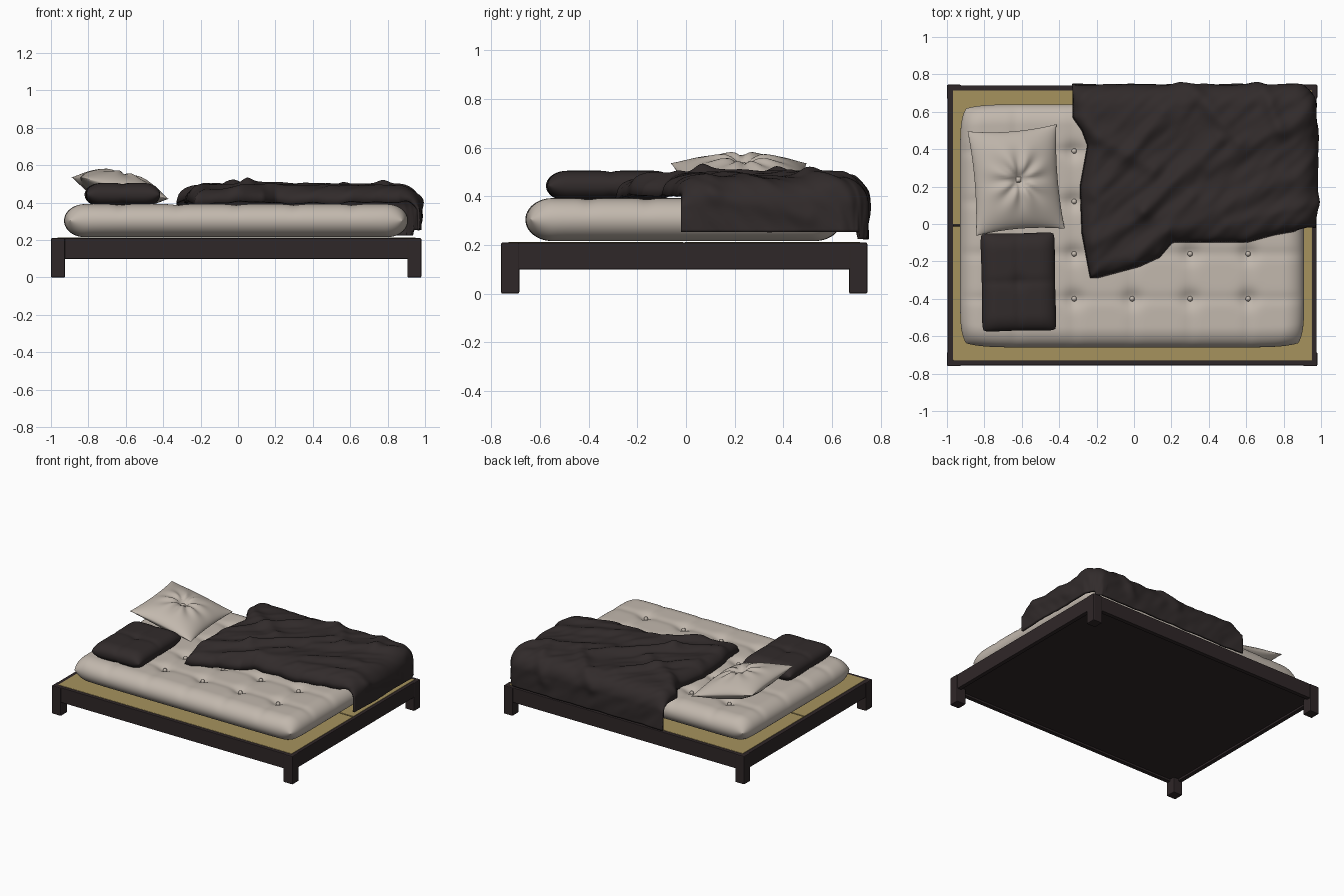
import bpy
import bmesh
import math
from mathutils import Vector, noise

old = bpy.data.objects.get("Cube")
if old:
    bpy.data.objects.remove(old, do_unlink=True)


def material(name, rgb):
    m = bpy.data.materials.new(name)
    m.use_nodes = True
    m.diffuse_color = (*rgb, 1)
    m.node_tree.nodes["Principled BSDF"].inputs["Base Color"].default_value = (*rgb, 1)
    return m


WOOD = material("dark wood", (0.028, 0.020, 0.021))
CLOTH = material("dark cloth", (0.031, 0.024, 0.024))
CREAM = material("cream cotton", (0.54, 0.48, 0.42))
STRAW = material("woven straw", (0.38, 0.29, 0.11))


def finish(name, bm, mat, smooth=True):
    me = bpy.data.meshes.new(name)
    bm.to_mesh(me)
    bm.free()
    me.materials.append(mat)
    if smooth:
        me.shade_smooth()
    ob = bpy.data.objects.new(name, me)
    bpy.context.collection.objects.link(ob)
    return ob


def box(name, lo, hi, mat, bevel=0.004):
    bm = bmesh.new()
    bmesh.ops.create_cube(bm, size=1)
    for v in bm.verts:
        v.co = [a + (b - a) * (c + 0.5) for a, b, c in zip(lo, hi, v.co)]
    ob = finish(name, bm, mat, False)
    mod = ob.modifiers.new("Bevel", "BEVEL")
    mod.width = bevel
    mod.segments = 2
    return ob


def sheet(bm, n, m, point, flip=False):
    """Add an n by m grid of quads whose corners come from point(s, t)."""
    g = [[bm.verts.new(point(i / n, j / m)) for j in range(m + 1)] for i in range(n + 1)]
    for i in range(n):
        for j in range(m):
            q = [g[i][j], g[i + 1][j], g[i + 1][j + 1], g[i][j + 1]]
            bm.faces.new(q[::-1] if flip else q)


def cushion(name, half, edge, mat, loc, rot=(0, 0, 0), n=48, power=0.5,
            waist=0.0, corner=0.0, dent=lambda x, y: 0, under=True):
    """Two domed sheets welded along the seam."""
    hx, hy, hz = half

    def dome(u, h):
        t = min((1 - abs(u)) * h / edge, 1)
        return max(1 - (1 - t) ** 2, 0) ** power

    def side(sign):
        def point(s, t):
            u, v = math.sin(math.pi * (s - 0.5)), math.sin(math.pi * (t - 0.5))
            x = u * hx * (1 - waist * (1 - v * v) - corner * abs(v) ** 12)
            y = v * hy * (1 - waist * (1 - u * u) - corner * abs(u) ** 12)
            f = dome(u, hx) * dome(v, hy)
            d = dent(x, y) if sign > 0 or under else 0
            return x, y, sign * f * (hz - d)
        return point

    bm = bmesh.new()
    sheet(bm, n, n, side(1))
    sheet(bm, n, n, side(-1), True)
    bmesh.ops.remove_doubles(bm, verts=bm.verts, dist=1e-5)
    ob = finish(name, bm, mat)
    ob.location, ob.rotation_euler = loc, rot
    return ob


# Frame: legs, rails and underside panel
X0, X1, Y0, Y1, TOP, LEG = -1.0, 0.98, -0.76, 0.745, 0.21, 0.075
for xn, x in (("right", X0), ("left", X1 - LEG)):
    for yn, y in (("front", Y0), ("back", Y1 - LEG)):
        box(f"{yn}_{xn}_leg", (x, y, 0), (x + LEG, y + LEG, TOP), WOOD, 0.006)
for name, y in (("front_rail", Y0 + 0.004), ("back_rail", Y1 - 0.036)):
    box(name, (X0 + 0.05, y, 0.1), (X1 - 0.05, y + 0.032, TOP), WOOD)
for name, x in (("right_rail", X0 + 0.004), ("left_rail", X1 - 0.036)):
    box(name, (x, Y0 + 0.05, 0.1), (x + 0.032, Y1 - 0.05, TOP), WOOD)
box("base_panel", (X0 + 0.03, Y0 + 0.03, 0.115), (X1 - 0.03, Y1 - 0.03, 0.195), WOOD)

# Straw mats
for name, a, b in (("front_mat", -0.73, -0.012), ("back_mat", -0.004, 0.715)):
    box(name, (-0.967, a, 0.19), (0.952, b, 0.2125), STRAW, 0.002)

# Tufted mattress with buttons
MX, MY, MZ = -0.01, -0.01, 0.304
TUFT_X = [-0.63, -0.32, -0.01, 0.30, 0.61]
TUFT_Y = [-0.40, -0.16, 0.12, 0.39]


def bell(d, w):
    return math.exp(-(d / w) ** 2)


def mattress_dent(x, y):
    x, y = x + MX, y + MY
    dx = min(abs(x - t) for t in TUFT_X)
    dy = min(abs(y - t) for t in TUFT_Y)
    return (0.022 * bell(math.hypot(dx, dy), 0.05)
            + 0.006 * bell(dx, 0.03) + 0.006 * bell(dy, 0.03))


cushion("mattress", (0.92, 0.65, 0.088), 0.11, CREAM, (MX, MY, MZ), n=120,
        corner=0.035, dent=mattress_dent, under=False)
bm = bmesh.new()
for x in TUFT_X:
    for y in TUFT_Y:
        new = bmesh.ops.create_uvsphere(bm, u_segments=12, v_segments=8, radius=0.014)["verts"]
        bmesh.ops.translate(bm, verts=new, vec=(x, y, 0.366))
finish("mattress_buttons", bm, CREAM)


# Pillows
def gathered(x, y):
    r, a = math.hypot(x, y), math.atan2(y, x)
    folds = 0.008 * math.cos(8 * a) * bell(r - 0.1, 0.08)
    return 0.035 * bell(r, 0.045) + folds


def quilted(x, y):
    return 0.006 * bell(x, 0.02) + 0.006 * bell(y, 0.02) + 0.01 * bell(math.hypot(x, y), 0.04)


cushion("cream_pillow", (0.245, 0.28, 0.085), 0.24, CREAM, (-0.63, 0.235, 0.478),
        (0, 0.24, 0.08), n=64, power=0.6, waist=0.07, dent=gathered)
cushion("cream_pillow_button", (0.014, 0.014, 0.01), 0.014, CREAM,
        (-0.617, 0.237, 0.528), (0, 0.24, 0), n=10)
cushion("dark_pillow", (0.2, 0.265, 0.062), 0.09, CLOTH, (-0.618, -0.31, 0.443),
        (0, 0, 0.02), power=0.45, waist=0.02, corner=0.04, dent=quilted)


# Rumpled blanket, bent down over the back and left edges
def along(points, p):
    for (a, va), (b, vb) in zip(points, points[1:]):
        if p <= b:
            k = min(max((p - a) / (b - a), 0), 1)
            return va + (vb - va) * k
    return points[-1][1]


HEAD = [(-0.29, -0.235), (-0.05, -0.28), (0.2, -0.29), (0.42, -0.25), (0.5, -0.28), (0.57, -0.33)]
FRONT = [(-0.24, -0.29), (0.0, -0.23), (0.12, -0.18), (0.2, -0.1), (0.6, -0.1), (0.75, -0.06), (0.98, -0.02)]
FOLDS = [  # start, end, height, width
    ((0.05, 0.08), (0.45, 0.45), 0.030, 0.045), ((-0.25, 0.5), (0.1, 0.3), 0.022, 0.05),
    ((0.2, -0.05), (0.8, 0.25), 0.020, 0.05), ((0.0, -0.2), (0.3, 0.15), 0.018, 0.04),
    ((0.5, 0.0), (1.0, 0.12), 0.016, 0.04), ((0.4, 0.3), (0.95, 0.6), 0.022, 0.05),
    ((0.25, 0.8), (0.55, 0.45), 0.022, 0.045), ((-0.22, -0.1), (0.05, 0.05), 0.022, 0.05),
    ((0.65, 0.85), (0.78, 0.5), 0.020, 0.04), ((-0.2, 0.15), (0.15, 0.6), 0.018, 0.04),
    ((1.0, 0.1), (1.1, 0.5), 0.016, 0.04)]
BEND, EDGE_X, EDGE_Y, CREST = 0.12, 0.86, 0.63, 0.485


def rumple(x, y):
    p, h = Vector((x, y)), 0
    for a, b, amp, w in FOLDS:
        a, b = Vector(a), Vector(b)
        k = min(max((p - a).dot(b - a) / (b - a).length_squared, 0), 1)
        h += amp * bell((p - a - (b - a) * k).length, w)
    q = Vector(((x + y) * 2, (y - x) * 6, 0))
    return h + 0.014 * noise.noise(q) + 0.007 * noise.noise(q * 2.3) - 0.006


def drape(s, t):
    x = -0.28 + s * (EDGE_X + 0.30 + 0.28)
    front = along(FRONT, x)
    y = front + t * (EDGE_Y + 0.33 - front)
    head = along(HEAD, y)
    x = head + s * (EDGE_X + 0.30 - head)
    dx, dy = max(x - EDGE_X, 0), max(y - EDGE_Y, 0)
    d, length = max(dx, dy), math.hypot(dx, dy) or 1
    ang = min(d / BEND, math.pi / 2)
    out = BEND * math.sin(ang)
    drop = BEND * (1 - math.cos(ang)) + max(d - BEND * math.pi / 2, 0)
    way = Vector((dx / length, dy / length, 0))
    pos = Vector((min(x, EDGE_X), min(y, EDGE_Y), CREST - drop)) + way * out
    normal = way * math.sin(ang) + Vector((0, 0, math.cos(ang)))
    # The free edges roll down onto the mattress
    e = min(min(x - head, y - front) / 0.09, 1)
    roll = 0.08 * (1 - math.sqrt(max(1 - (1 - e) ** 2, 0))) * math.cos(ang)
    lift = rumple(x, y) * (1 - 0.35 * math.sin(ang))
    return pos + normal * (lift - roll)


bm = bmesh.new()
sheet(bm, 130, 110, drape)
blanket = finish("blanket", bm, CLOTH)
mod = blanket.modifiers.new("Thickness", "SOLIDIFY")
mod.thickness = 0.014
mod.offset = -1
